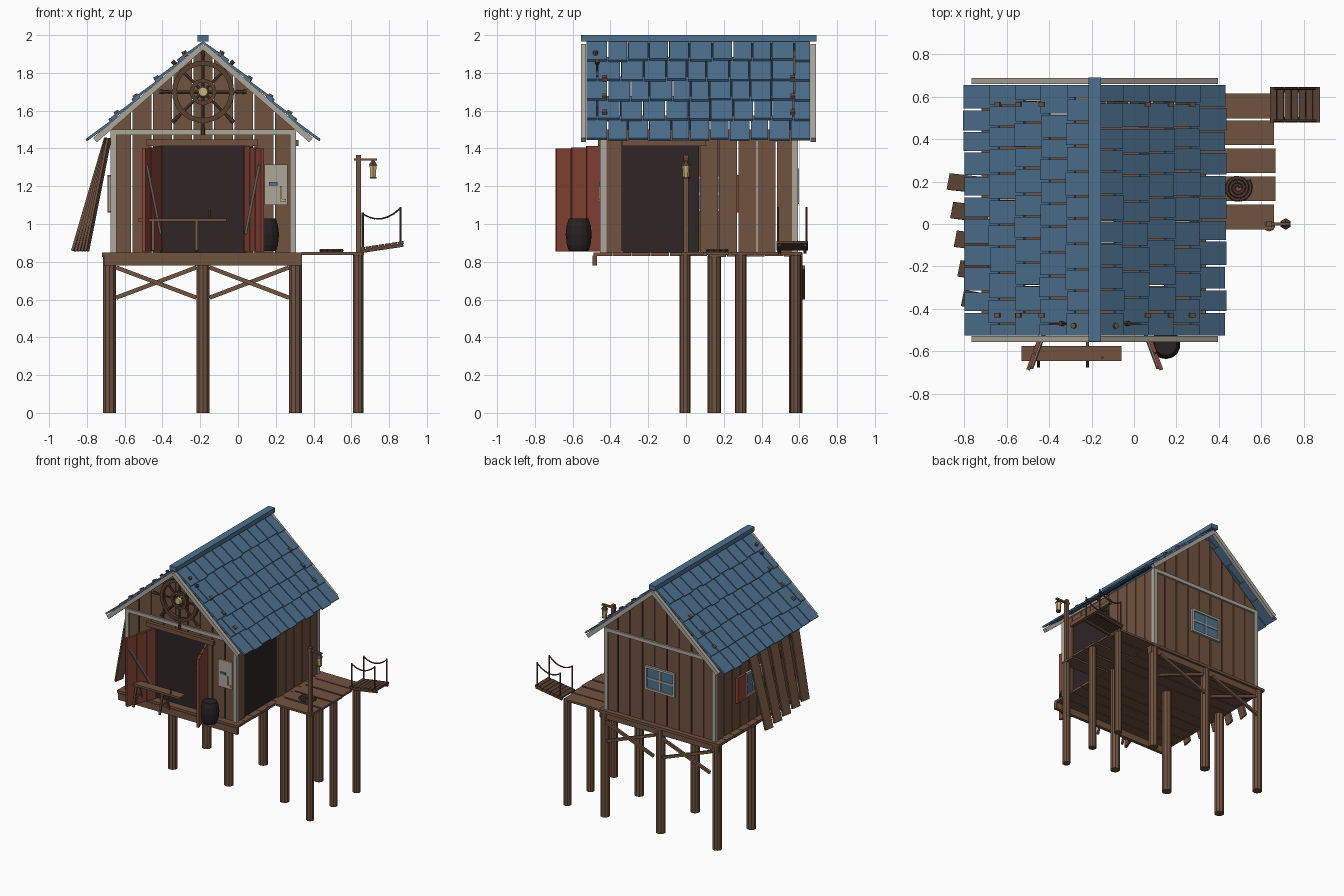
import bpy, bmesh, math, random
from mathutils import Vector as V, Matrix

if "Cube" in bpy.data.objects:
    bpy.data.objects.remove(bpy.data.objects["Cube"])
random.seed(4)
CX = -0.185          # house centre line
TAN = 0.87           # roof pitch

def mat(name, r, g, b):
    m = bpy.data.materials.new(name)
    m.diffuse_color = (r, g, b, 1)
    m.use_nodes = True
    m.node_tree.nodes["Principled BSDF"].inputs["Base Color"].default_value = m.diffuse_color
    return m

WOOD = mat("brown wood", .165, .087, .052)
DARK = mat("dark wood", .095, .052, .033)
BLUE = mat("blue shingle", .075, .165, .275)
TRIM = mat("pale trim", .42, .39, .33)
RED = mat("red paint", .26, .062, .04)
BLACK = mat("dark doorway", .028, .018, .019)
CASK = mat("barrel black", .02, .016, .017)
GOLD = mat("brass", .60, .45, .18)
ROPE = mat("grey rope", .24, .24, .23)

class Part:
    """Collects primitives into one object of one colour."""
    def __init__(self, name, material):
        self.name, self.material, self.bm = name, material, bmesh.new()

    def box(self, x0, x1, y0, y1, z0, z1):
        m = Matrix.Translation(((x0+x1)/2, (y0+y1)/2, (z0+z1)/2)) @ Matrix.Diagonal((x1-x0, y1-y0, z1-z0, 1))
        return bmesh.ops.create_cube(self.bm, size=1, matrix=m)["verts"]

    def frame(self, p, q, ref):
        z = (V(q)-V(p)).normalized()
        x = V(ref).cross(z).normalized()
        y = z.cross(x)
        return Matrix.Translation((V(p)+V(q))/2) @ Matrix((x, y, z)).transposed().to_4x4()

    def bar(self, p, q, a, b, ref=(0, 1, 0)):      # b is measured along ref
        m = self.frame(p, q, ref) @ Matrix.Diagonal((a, b, (V(q)-V(p)).length, 1))
        bmesh.ops.create_cube(self.bm, size=1, matrix=m)

    def rod(self, p, q, r1, r2=None, n=8):
        d = (V(q)-V(p)).normalized()
        ref = (0, 1, 0) if abs(d.y) < .9 else (1, 0, 0)
        bmesh.ops.create_cone(self.bm, cap_ends=True, segments=n, radius1=r1, radius2=r1 if r2 is None else r2,
                              depth=(V(q)-V(p)).length, matrix=self.frame(p, q, ref))

    def chain(self, pts, r, n=6):
        for p, q in zip(pts, pts[1:]):
            self.rod(p, q, r, n=n)

    def done(self):
        me = bpy.data.meshes.new(self.name)
        self.bm.to_mesh(me)
        self.bm.free()
        me.materials.append(self.material)
        ob = bpy.data.objects.new(self.name, me)
        bpy.context.collection.objects.link(ob)
        return ob

# stilts, beams and cross braces
p = Part("stilts", WOOD)
for x in (-.68, CX, .305):
    for y in (.15, .58):
        p.rod((x, y, 0), (x, y, .83), .036, n=10)
for y in (-.005, .29, .58):
    p.rod((.637, y, 0), (.637, y, .835), .03, n=10)
p.done()
p = Part("beams_and_braces", WOOD)
p.box(-.71, .34, -.495, -.47, .78, .832)
p.box(-.71, .34, .56, .60, .78, .83)
for a, b in ((-.645, -.22), (-.15, .27)):
    p.bar((a, .60, .77), (b, .60, .61), .022, .018)
    p.bar((a, .62, .61), (b, .62, .77), .022, .018)
p.done()

# main deck planks and side dock planks
p = Part("deck", WOOD)
for i in range(11):
    y = -.49 + i*.101
    p.box(-.72, .34, y, y+.097, .832-random.random()*.006, .85)
for y0, x1 in ((-.025, .66), (.108, .668), (.24, .668), (.372, .66), (.498, .645)):
    p.box(.335, x1, y0, y0+.117, .835, .851)
p.done()

# gable walls: planks with slanted tops, gap over doorway at the front
def gable(name, y, door):
    p = Part(name, WOOD)
    n, w = 9, .97/9
    for i in range(n):
        x0, x1 = -.67+i*w+.004, -.67+(i+1)*w-.004
        spans = [(x0, x1, .85)]
        if door and x1 > -.41 and x0 < .04:
            spans = [(max(x0, -.41), min(x1, .04), 1.42)]
            if x0 < -.41: spans.append((x0, -.41, .85))
            if x1 > .04: spans.append((.04, x1, .85))
        for a, b, z in spans:
            for v in p.box(a, b, y-.01, y+.01, z, 1.6):
                if v.co.z > 1.5:
                    v.co.z = 1.935 - TAN*abs(v.co.x-CX)
            if a < CX < b:       # middle plank stays flat-topped
                p.box(a, b, y-.01, y+.01, 1.8, 1.925)
    p.done()
gable("front_wall", -.43, True)
gable("back_wall", .57, False)

# side walls; the right one has a doorway
for name, x, door in (("left_wall", -.66, False), ("right_wall", .29, True)):
    p = Part(name, WOOD)
    for i in range(10):
        y0, y1 = -.44+i*.102+.003, -.44+(i+1)*.102-.003
        if door and y1 > -.33 and y0 < .05:
            p.box(x-.01, x+.01, y0, y1, 1.42, 1.5)
        else:
            p.box(x-.01, x+.01, y0, y1, .85, 1.5)
    p.done()
p = Part("doorways", BLACK)
p.box(-.41, .05, -.43, -.42, .85, 1.42)
p.box(.28, .29, -.335, .07, .85, 1.42)
p.done()
p = Part("lintels", WOOD)
p.box(-.485, .105, -.465, -.435, 1.413, 1.447)
p.box(.295, .32, -.34, .105, 1.413, 1.445)
p.done()

# pale trim: corners, cross rails and barge boards
p = Part("trim", TRIM)
for y in (-.438, .578):
    for x in (-.66, .29):
        p.box(x-.016, x+.016, y-.016, y+.016, .85, 1.49)
    p.box(-.675, .305, y-.016, y+.016, 1.472, 1.5)
for y in (-.543, .674):
    for s in (-1, 1):
        p.bar((CX, y, 1.942), (CX+s*.572, y, 1.942-TAN*.572), .03, .028)
p.done()

# roof shingles, five staggered rows per slope, and ridge cap
p = Part("shingles", BLUE)
d0 = math.hypot(1, TAN)
for s in (-1, 1):
    n = V((s*TAN, 0, 1))/d0
    d = V((s, 0, -TAN))/d0
    o = V((CX, 0, 1.96))
    for r in range(5):
        y = -.53
        first = .06 if r % 2 else .115
        while y < .65:
            w = first if y < -.52 else random.uniform(.095, .125)
            y1 = min(y+w, .66)
            if .66-y1 < .04: y1 = .66
            t0, t1 = r*.158, (r+1)*.16 + .012*random.random() - .006
            up = o + d*max(0, t0-.035) + V((0, (y+y1)/2, 0))
            lo = o + d*t1 + n*.016 + V((0, (y+y1)/2, 0))
            p.bar(up, lo, .013, y1-y-.008)
            y = y1
p.done()
p = Part("ridge_cap", BLUE)
p.box(CX-.029, CX+.029, -.555, .69, 1.965, 2)
p.done()

# roof pegs
p = Part("roof_pegs", WOOD)
for s in (-1, 1):
    for y in (-.43, .565):
        for dx in (.24, .35, .45):
            z = 1.978-TAN*dx
            p.bar((CX+s*dx, y, z-.01), (CX+s*(dx+.012), y, z+.012), .028, .022)
    p.rod((CX+s*.09, -.48, 1.885), (CX+s*.103, -.48, 1.915), .013)
p.done()

# ship's wheel on the front gable
def ring(part, c, r, w, t, n=24):
    for i in range(n):
        a, b = (2*math.pi*k/n for k in (i, i+1.03))
        part.bar(*[(c[0]+r*math.cos(k), c[1], c[2]+r*math.sin(k)) for k in (a, b)], w, t)
W = (CX, -.47, 1.70)
p = Part("ship_wheel", DARK)
ring(p, W, .152, .026, .025)
ring(p, W, .06, .02, .022, 16)
for i in range(8):
    a = math.pi/4*i
    dr = V((math.cos(a), 0, math.sin(a)))
    p.rod(V(W), V(W)+dr*.17, .008)
    p.rod(V(W)+dr*.165, V(W)+dr*.23, .007, .012)
p.done()
p = Part("wheel_hub", GOLD)
p.rod((CX, -.445, 1.7), (CX, -.495, 1.7), .033, .024, 12)
p.done()

# open red doors with diagonal stays
p, q = Part("doors", RED), Part("door_stays", ROPE)
for s in (-1, 1):
    h, e = V((CX+s*.225, -.447, 0)), V((CX+s*.315, -.69, 0))
    dr = e-h
    for i in range(3):
        c = h+dr*(i+.5)/3
        p.bar(c+V((0, 0, .855)), c+V((0, 0, 1.412-.006*i)), .018, .082, dr)
    off = V((-s*.014, 0, 0))
    q.bar(h+dr*.15+off+V((0, 0, .95)), h+dr*.95+off+V((0, 0, 1.31)), .012, .012)
p.done()
q.done()

# notice board with a blue and a brass tag
for name, m, b in (("notice_board", TRIM, (.14, .262, -.452, -.44, 1.1, 1.315)),
                   ("blue_tag", BLUE, (.165, .21, -.46, -.452, 1.205, 1.222)),
                   ("brass_tag", GOLD, (.222, .232, -.46, -.452, 1.13, 1.2)),
                   ("brass_hook", GOLD, (.222, .255, -.46, -.452, 1.12, 1.132))):
    p = Part(name, m)
    p.box(*b)
    p.done()

# barrel
p = Part("barrel", CASK)
prof = ((.858, .052), (.89, .063), (.945, .069), (.995, .063), (1.028, .052))
for (z0, r0), (z1, r1) in zip(prof, prof[1:]):
    p.rod((.15, -.568, z0), (.15, -.568, z1), r0, r1, 14)
p.done()

# work bench with a candle
p = Part("bench", WOOD)
p.box(-.53, -.06, -.645, -.575, 1.012, 1.028)
for x in (-.45, -.22):
    for s in (-1, 1):
        p.bar((x, -.61+s*.06, .857), (x, -.61+s*.02, 1.012), .014, .014)
    p.box(x-.006, x+.006, -.66, -.56, .92, .932)
p.done()
p = Part("candle", RED)
p.rod((-.15, -.63, 1.028), (-.15, -.63, 1.075), .007)
p.done()

# loose planks leaning on the left wall
p = Part("leaning_planks", WOOD)
for i, y in enumerate((.2, .065, -.07, -.21, -.35)):
    x = -.87+.017*i
    p.bar((x, y, .857), (-.695+.003*i, y-.02, 1.455), .014, .078, (.2, 1, 0))
p.done()

# windows: back centre and left side with a red shutter
def window(name, fn):
    for nm, m, bars in (("glass", BLUE, ((-.12, .12, -.08, .08, .008),)),
                        ("frame", TRIM, ((-.13, .13, -.095, -.078, .018), (-.13, .13, .078, .095, .018),
                                         (-.13, -.114, -.08, .08, .018), (.114, .13, -.08, .08, .018),
                                         (-.006, .006, -.08, .08, .014), (-.12, .12, -.006, .006, .014)))):
        p = Part(name+"_"+nm, m)
        for b in bars:
            p.box(*fn(*b))
        p.done()
window("back_window", lambda a, b, c, d, t: (CX+a, CX+b, .579, .579+t, 1.2+c, 1.2+d))
window("left_window", lambda a, b, c, d, t: (-.67-t, -.67, .12+a*.8, .12+b*.8, 1.16+c, 1.16+d))
p = Part("shutter", RED)
p.box(-.69, -.671, .225, .335, 1.06, 1.26)
p.done()

# lamp post and lantern
p = Part("lamp_post", WOOD)
p.box(.624, .65, -.013, .013, .85, 1.365)
p.box(.615, .735, -.008, .008, 1.335, 1.348)
p.done()
p = Part("lantern_case", DARK)
p.rod((.715, 0, 1.31), (.715, 0, 1.336), .027, .008, 6)
p.rod((.715, 0, 1.24), (.715, 0, 1.25), .02, n=6)
p.done()
p = Part("lantern_glass", GOLD)
p.rod((.715, 0, 1.25), (.715, 0, 1.31), .017, .021, 6)
p.done()

# coiled rope on the dock
p = Part("rope_coil", DARK)
p.chain([(.49+r*math.cos(i*.5), .17+r*math.sin(i*.5), .86) for i in range(40) for r in (.012+.0013*i,)], .009)
p.done()

# gangway with slats, posts and sagging ropes
gz = lambda x: .868+(x-.645)*.15
p = Part("gangway", DARK)
for i in range(7):
    x = .642+i*.034
    p.bar((x, .562, gz(x)), (x+.031, .562, gz(x+.031)), .014, .166)
for y in (.495, .63):
    p.bar((.645, y, gz(.645)-.014), (.875, y, gz(.875)-.014), .018, .018)
p.done()
p = Part("gangway_rails", DARK)
for y in (.487, .638):
    for x in (.66, .86):
        p.rod((x, y, gz(x)), (x, y, gz(x)+.19), .006)
    p.chain([(.66+.2*t/6, y, gz(.66+.2*t/6)+.183-.16*(t/6)*(1-t/6)) for t in range(7)], .005)
p.done()
